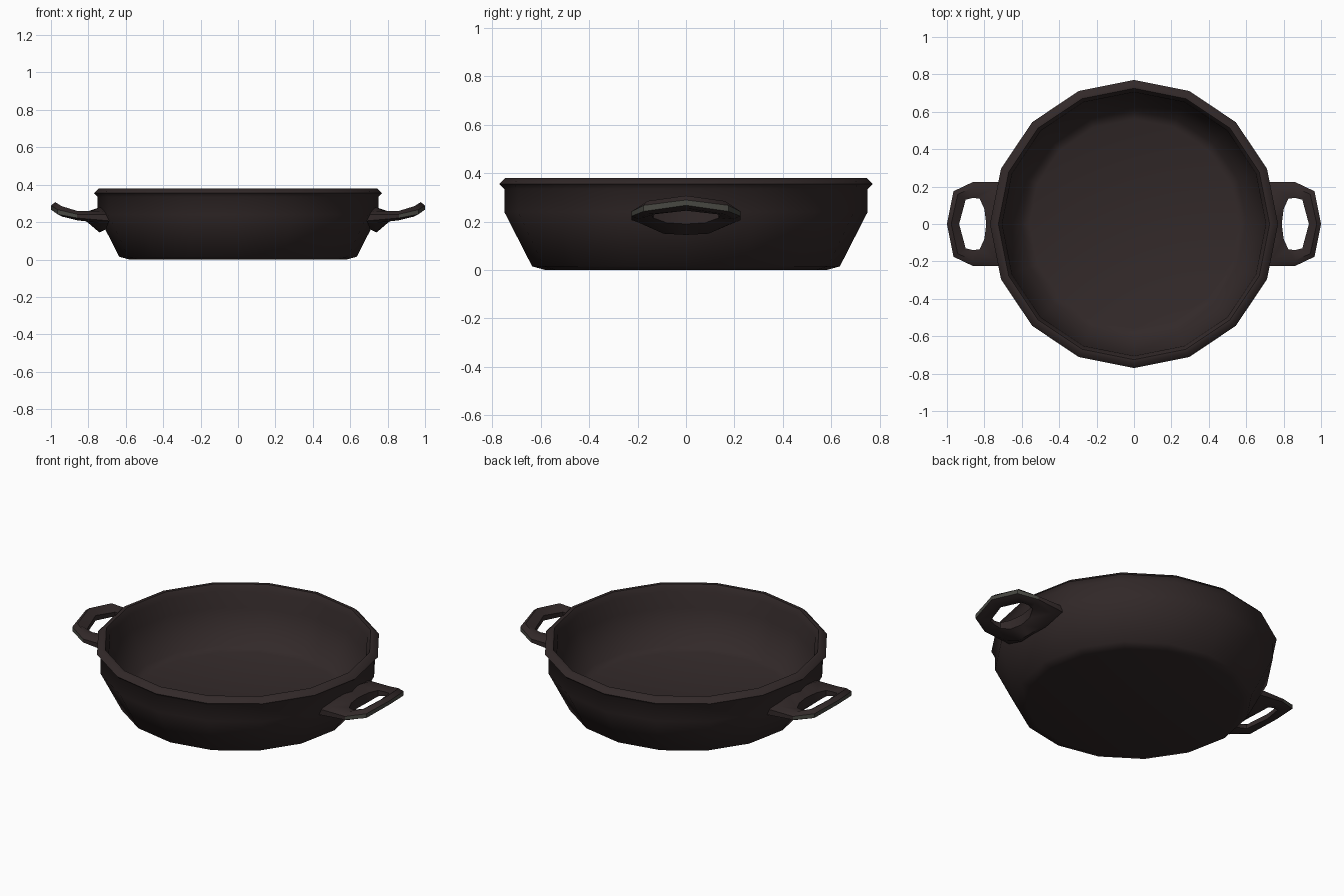
import bpy, bmesh, math

if "Cube" in bpy.data.objects:
    bpy.data.objects.remove(bpy.data.objects["Cube"])

def material(name, rgb):
    m = bpy.data.materials.new(name)
    m.diffuse_color = (*rgb, 1)
    m.use_nodes = True
    m.node_tree.nodes["Principled BSDF"].inputs["Base Color"].default_value = m.diffuse_color
    return m

iron = material("dark_iron", (0.032, 0.022, 0.022))
worn = material("worn_grey_edge", (0.065, 0.065, 0.055))

def finish(bm, name, angle):
    bmesh.ops.recalc_face_normals(bm, faces=bm.faces)
    me = bpy.data.meshes.new(name)
    bm.to_mesh(me)
    bm.free()
    ob = bpy.data.objects.new(name, me)
    bpy.context.collection.objects.link(ob)
    me.materials.append(iron)
    me.materials.append(worn)
    bpy.ops.object.select_all(action='DESELECT')
    bpy.context.view_layer.objects.active = ob
    ob.select_set(True)
    bpy.ops.object.shade_smooth_by_angle(angle=math.radians(angle))
    return ob

def loft(bm, rings, closed):
    """Bridge vertex rings; each ring is a closed loop."""
    faces = []
    n = len(rings[0])
    for i in range(len(rings) - (0 if closed else 1)):
        a, b = rings[i], rings[(i + 1) % len(rings)]
        for j in range(n):
            k = (j + 1) % n
            faces.append((j, bm.faces.new((a[j], a[k], b[k], b[j]))))
    return faces

# Pan body: 16-sided lathe, from underside over the rim to the inner floor
N = 16
profile = [(0.58, 0.0), (0.635, 0.015), (0.75, 0.24), (0.75, 0.335),
           (0.77, 0.355), (0.745, 0.38), (0.725, 0.38), (0.705, 0.345),
           (0.70, 0.25), (0.605, 0.07), (0.56, 0.05)]
bm = bmesh.new()
rings = [[bm.verts.new((r * math.cos(2 * math.pi * i / N),
                        r * math.sin(2 * math.pi * i / N), z))
          for i in range(N)] for r, z in profile]
loft(bm, rings, False)
bm.faces.new(rings[0])
bm.faces.new(rings[-1])
finish(bm, "pan_body", 50)

# Loop handles: outer x, y, inner x, y, outer top/bottom z, inner top/bottom z
half = [(0.715, 0.00, 0.79, 0.00, 0.28, 0.145, 0.26, 0.18),
        (0.705, 0.10, 0.80, 0.08, 0.28, 0.15, 0.26, 0.185),
        (0.69, 0.225, 0.825, 0.135, 0.26, 0.195, 0.26, 0.205),
        (0.86, 0.225, 0.86, 0.14, 0.26, 0.21, 0.26, 0.215),
        (0.965, 0.175, 0.90, 0.13, 0.285, 0.23, 0.265, 0.22),
        (1.00, 0.00, 0.935, 0.00, 0.307, 0.255, 0.285, 0.235)]
mirrored = [(a, -b, c, -d, *z) for a, b, c, d, *z in half[-2:0:-1]]

for side, name in ((1, "right_handle"), (-1, "left_handle")):
    bm = bmesh.new()
    rings = []
    for ox, oy, ix, iy, ot, ob_, it, ib in half + mirrored:
        mx, my = ox + (ix - ox) * 0.35, oy + (iy - oy) * 0.35
        section = [(ix, iy, it - 0.01), (ix, iy, ib + 0.01),
                   (mx, my, ob_), (ox, oy, ob_ + 0.012),
                   (ox, oy, ot - 0.018), (mx, my, ot)]
        rings.append([bm.verts.new((side * x, y, z)) for x, y, z in section])
    # Worn grey along the outer edge of the bar
    for j, f in loft(bm, rings, True):
        c = f.calc_center_median()
        if j == 3 and abs(c.x) > 0.88:
            f.material_index = 1
    finish(bm, name, 50)
